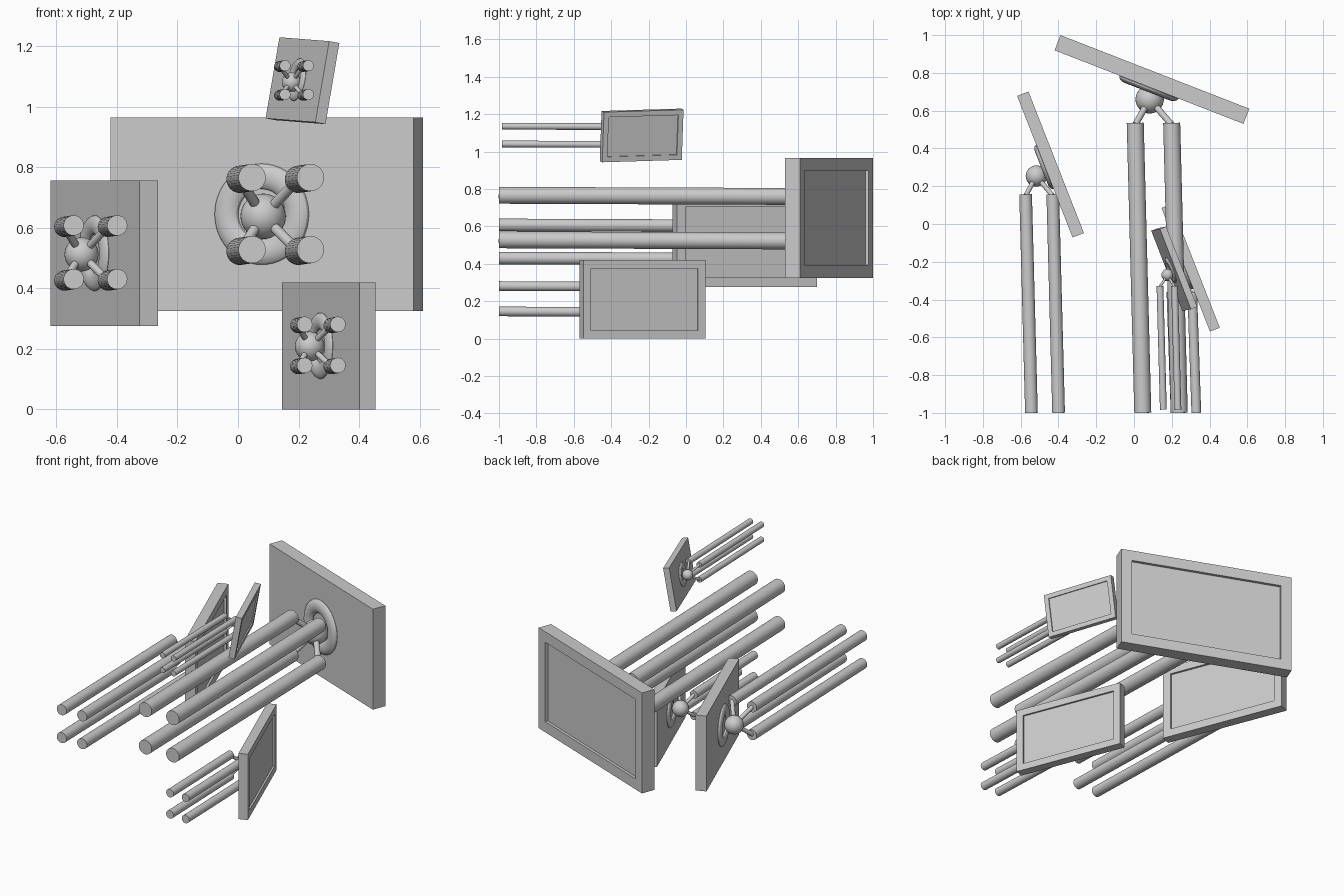
import bpy, bmesh
from math import cos, sin, pi
from mathutils import Vector, Matrix

if "Cube" in bpy.data.objects:
    bpy.data.objects.remove(bpy.data.objects["Cube"])


def finish(bm, name, matrix=None, smooth=True):
    if matrix:
        bm.transform(matrix)
    bmesh.ops.recalc_face_normals(bm, faces=bm.faces)
    mesh = bpy.data.meshes.new(name)
    bm.to_mesh(mesh)
    bm.free()
    ob = bpy.data.objects.new(name, mesh)
    bpy.context.collection.objects.link(ob)
    if smooth:
        bpy.ops.object.select_all(action='DESELECT')
        ob.select_set(True)
        bpy.context.view_layer.objects.active = ob
        bpy.ops.object.shade_smooth_by_angle()
    return ob


def rod(name, a, b, r, sides=32):
    a, b = Vector(a), Vector(b)
    d = b - a
    bm = bmesh.new()
    bmesh.ops.create_cone(bm, cap_ends=True, segments=sides, radius1=r, radius2=r, depth=d.length)
    rot = d.to_track_quat('Z', 'Y').to_matrix().to_4x4()
    finish(bm, name, Matrix.Translation((a + b) / 2) @ rot)


def panel(name, s, matrix):
    # local x = width, y = screen normal, z = height
    bm = bmesh.new()
    bmesh.ops.create_cube(bm, size=1, matrix=Matrix.Diagonal((1.073 * s, 0.086 * s, 0.64 * s, 1)))
    bm.normal_update()
    face = max(bm.faces, key=lambda f: f.calc_center_median().y)
    bmesh.ops.inset_region(bm, faces=[face], thickness=0.095 * s)
    out = bmesh.ops.extrude_face_region(bm, geom=[face])
    verts = [v for v in out['geom'] if isinstance(v, bmesh.types.BMVert)]
    bmesh.ops.translate(bm, verts=verts, vec=(0, -0.018 * s, 0))
    if face.is_valid:
        bmesh.ops.delete(bm, geom=[face], context='FACES_ONLY')
    finish(bm, name, matrix, smooth=False)


def ring(name, s, matrix, n=48, m=16):
    # flattened ring seated on the back of the panel
    bm = bmesh.new()
    rows = []
    for i in range(n):
        a = 2 * pi * i / n
        row = []
        for j in range(m):
            b = 2 * pi * j / m
            r = (0.125 + 0.042 * cos(b)) * s
            row.append(bm.verts.new((r * cos(a), (-0.045 + 0.024 * sin(b)) * s, r * sin(a))))
        rows.append(row)
    for i in range(n):
        p, q = rows[i], rows[(i + 1) % n]
        for j in range(m):
            k = (j + 1) % m
            bm.faces.new((p[j], q[j], q[k], p[k]))
    finish(bm, name, matrix)


def unit(tag, s, centre, up, ball, legs, leg_scale, y_back, y_front, drift):
    # panel frame: width, screen normal and up axes
    u = Vector(up).normalized()
    w = Vector(WIDE if tag == "large" else STEEP)
    w = (w - u * w.dot(u)).normalized()
    n = u.cross(w)
    matrix = Matrix((w, n, u)).transposed().to_4x4()
    matrix.translation = centre
    panel(tag + "_panel", s, matrix)
    ring(tag + "_mount_ring", s, matrix)
    # pivot ball
    bm = bmesh.new()
    bmesh.ops.create_uvsphere(bm, u_segments=32, v_segments=16, radius=0.075 * s)
    finish(bm, tag + "_pivot_ball", Matrix.Translation(ball))
    # four long rods, each joined to the ball by a strut
    for i, sx in enumerate((-1, 1)):
        for j, sz in enumerate((-1, 1)):
            x = legs[0] + sx * 0.0965 * leg_scale
            z = legs[1] + sz * 0.119 * leg_scale
            back = Vector((x - drift, y_back, z - drift * 0.15))
            rod(f"{tag}_rod_{i}{j}", (x, y_front, z), back, 0.045 * leg_scale)
            rod(f"{tag}_strut_{i}{j}", ball, back - Vector((0, 0.01 * s, 0)), 0.017 * leg_scale, 16)


WIDE = (0.932, -0.363, 0)
STEEP = (0.365, -0.931, 0)
UP = (0, 0, 1)
unit("large", 1.0, (0.095, 0.765, 0.645), UP, (0.083, 0.66, 0.638),
     (0.143, 0.647), 1.0, 0.535, -1.0, 0.040)
unit("left", 0.75, (-0.442, 0.315, 0.516), UP, (-0.517, 0.254, 0.512),
     (-0.471, 0.519), 0.745, 0.157, -1.0, 0.031)
unit("lower", 0.655, (0.30, -0.232, 0.21), UP, (0.237, -0.284, 0.208),
     (0.275, 0.213), 0.57, -0.36, -1.0, 0.022)
unit("upper", 0.425, (0.213, -0.237, 1.086), (0.168, 0.035, 0.985), (0.177, -0.27, 1.081),
     (0.194, 1.088), 0.40, -0.328, -0.983, 0.018)
